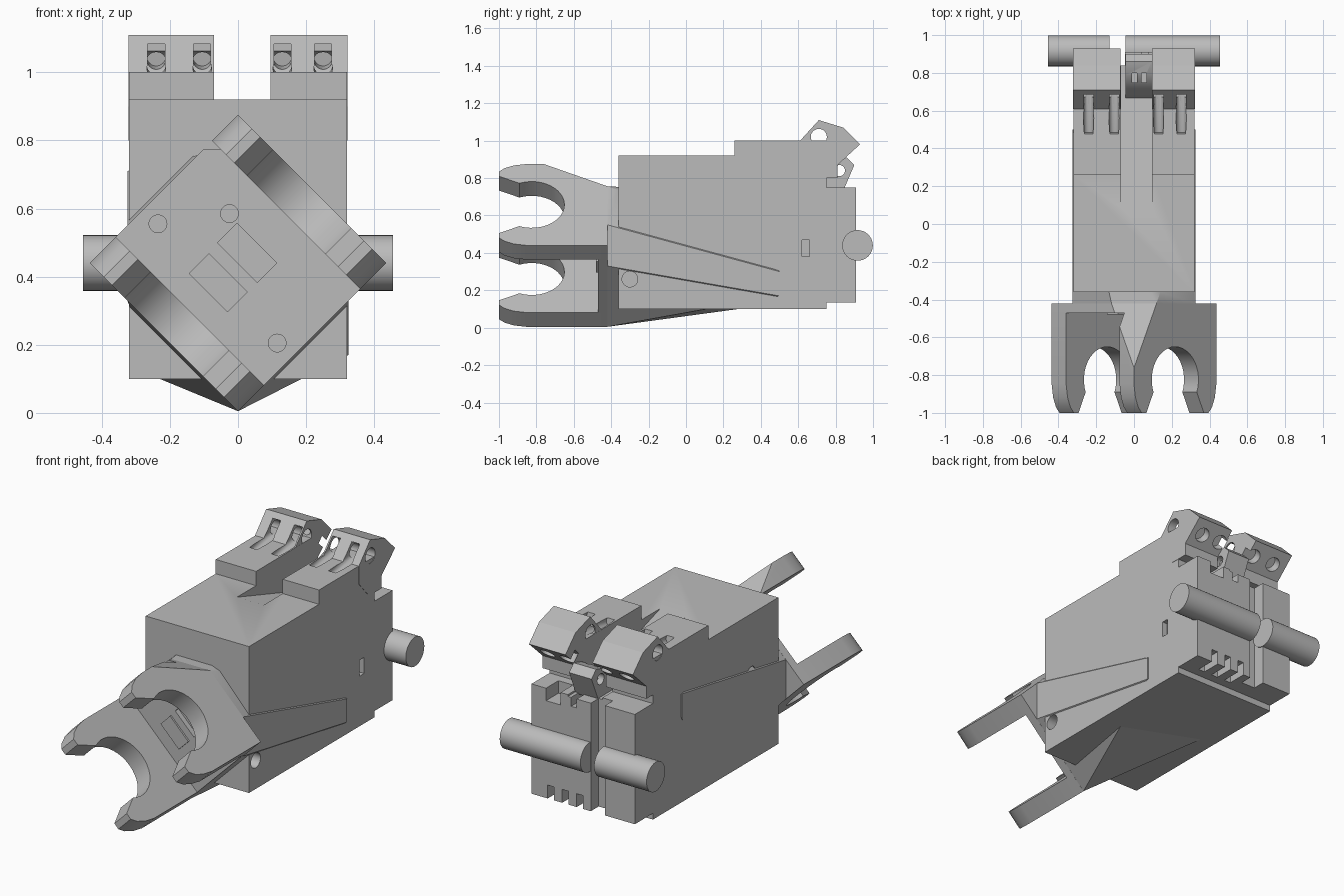
import bpy, bmesh, math
from mathutils import Matrix, Vector

if "Cube" in bpy.data.objects:
    bpy.data.objects.remove(bpy.data.objects["Cube"], do_unlink=True)

grey = bpy.data.materials.new("plain grey")
grey.use_nodes = True
grey.diffuse_color = (0.5, 0.5, 0.5, 1)
grey.node_tree.nodes["Principled BSDF"].inputs["Base Color"].default_value = (0.5, 0.5, 0.5, 1)


def finish(name, bm):
    bmesh.ops.recalc_face_normals(bm, faces=bm.faces)
    mesh = bpy.data.meshes.new(name)
    bm.to_mesh(mesh)
    bm.free()
    mesh.materials.append(grey)
    obj = bpy.data.objects.new(name, mesh)
    bpy.context.collection.objects.link(obj)
    return obj


def prism(name, profile, x0, x1):
    """Extrude a (y, z) profile along x."""
    bm = bmesh.new()
    face = bm.faces.new([bm.verts.new((x0, y, z)) for y, z in profile])
    new = bmesh.ops.extrude_face_region(bm, geom=[face])["geom"]
    bmesh.ops.translate(bm, vec=(x1 - x0, 0, 0),
                        verts=[v for v in new if isinstance(v, bmesh.types.BMVert)])
    return finish(name, bm)


def box(name, x0, x1, y0, y1, z0, z1):
    return prism(name, [(y0, z0), (y1, z0), (y1, z1), (y0, z1)], x0, x1)


def rod(name, a, b, r):
    a, b = Vector(a), Vector(b)
    turn = (b - a).to_track_quat('Z', 'Y').to_matrix().to_4x4()
    bm = bmesh.new()
    bmesh.ops.create_cone(bm, cap_ends=True, segments=32, radius1=r, radius2=r,
                          depth=(b - a).length,
                          matrix=Matrix.Translation((a + b) / 2) @ turn)
    return finish(name, bm)


def hull(name, points):
    bm = bmesh.new()
    for p in points:
        bm.verts.new(p)
    res = bmesh.ops.convex_hull(bm, input=bm.verts)
    loose = {v for v in res["geom_interior"] if isinstance(v, bmesh.types.BMVert)}
    bmesh.ops.delete(bm, geom=list(loose), context='VERTS')
    return finish(name, bm)


def cut(obj, cutters):
    for c in cutters:
        mod = obj.modifiers.new("cut", 'BOOLEAN')
        mod.operation, mod.solver, mod.object = 'DIFFERENCE', 'EXACT', c
    bpy.context.view_layer.update()
    dep = bpy.context.evaluated_depsgraph_get()
    mesh = bpy.data.meshes.new_from_object(obj.evaluated_get(dep))
    obj.modifiers.clear()
    obj.data = mesh


def slice_top(obj):
    """Trim the upper corner with a plane falling towards the back."""
    bm = bmesh.new()
    bm.from_mesh(obj.data)
    bmesh.ops.bisect_plane(bm, geom=bm.verts[:] + bm.edges[:] + bm.faces[:],
                           plane_co=(0, -0.76, 0.875), plane_no=(0, 0.35, 1), clear_outer=True)
    bmesh.ops.holes_fill(bm, edges=[e for e in bm.edges if e.is_boundary])
    bm.to_mesh(obj.data)
    bm.free()


helpers = []


def helper(obj):
    helpers.append(obj)
    return obj


# Main housing with raised rear shoulders
body = prism("housing", [(-.36, .10), (.75, .10), (.75, .135), (.91, .135), (.91, .75),
                         (.75, .75), (.75, 1.0), (.26, 1.0), (.26, .92), (-.36, .92)], -.32, .32)

# Terminal heads on the shoulders
head_profile = [(.61, 1.0), (.71, 1.11), (.84, 1.07), (.93, .98), (.81, .87),
                (.81, .80), (.70, .80), (.61, .90)]
heads = [prism("right_terminal_head", head_profile, -.322, -.071),
         prism("left_terminal_head", head_profile, .096, .322)]

# Wire pockets, their lead-in grooves and rear screw holes
pockets = []
for x in (-.24, -.105, .13, .25):
    pockets.append(helper(rod("groove", (x, .48, .985), (x, .80, 1.045), .027)))
    pockets.append(helper(box("pocket", x - .025, x + .025, .60, .72, 1.012, 1.083)))
    pockets.append(helper(rod("screw_hole", (x, .92, .87), (x, .83, .96), .04)))
cross_hole = helper(rod("cross_hole", (-.6, .71, 1.02), (.6, .71, 1.02), .043))
for h in heads:
    cut(h, pockets + [cross_hole])

# Sloping top channel, rear groove, castellations and side holes
cutters = [
    prism("channel", [(.09, .92), (.66, .74), (.95, .74), (.95, 1.2), (.09, 1.2)], -.07, .095),
    box("rear_groove", -.135, -.047, .84, 1.1, 0, 1.2),
    box("top_notch_wide", .14, .23, .80, 1, .68, .78),
    box("top_notch_narrow", .04, .075, .80, 1, .69, .78),
    box("side_slit", .29, .4, .62, .66, .38, .47),
    rod("right_side_hole", (-.4, -.12, .59), (-.24, -.12, .59), .035)]
for x in (.0, .09, .18):
    cutters.append(box("bottom_notch", x, x + .04, .80, 1, .1, .21))
for c in cutters:
    helper(c)
cut(body, cutters + [p for p in pockets if p.name.startswith("groove")])

# Small lug between the heads, with a hole and ribs
lug = prism("channel_lug", [(.66, .73), (.72, .83), (.79, .89), (.86, .91), (.90, .87),
                            (.84, .73)], -.045, .094)
cut(lug, [helper(rod("lug_hole", (-.2, .82, .84), (.2, .82, .84), .03))]
    + [helper(box("rib_gap", x, x + .025, .75, .80, .80, 1)) for x in (-.01, .04)])

# Axle halves at the back
axles = [rod("right_axle", (-.455, .917, .44), (-.13, .917, .44), .082),
         rod("left_axle", (-.045, .917, .44), (.455, .917, .44), .082)]

# Collar blending the turned square mount into the housing
side = .325
collar = hull("mount_collar", [
    (-.119, -.42, .756), (.119, -.42, .756), (-.14, -.36, .735), (.14, -.36, .735),
    (-side, -.42, .55), (side, -.42, .55), (-side, -.42, .33), (side, -.42, .33),
    (0, -.42, .005), (-.23, .28, .10),
    (side, .5, .30), (side, .5, .17), (-side, .5, .58), (-side, .5, .71)])
side_hole = helper(rod("left_side_hole", (.22, -.30, .26), (.4, -.30, .26), .042))
cut(collar, [side_hole])
cut(body, [side_hole])

# Mount and clip jaws, made upright and then turned by 45 degrees
s = math.sqrt(0.5)
turn = Matrix(((s, 0, -s, 0), (0, 1, 0, 0), (s, 0, s, .44), (0, 0, 0, 1)))
half, inner = .308, .2
upper = [(-.42, half), (-.85, half), (-.92, .297), (-.97, .276), (-1, .25), (-1, .215)]
arc = []
for i in range(25):
    a = math.radians(112 - 224 * i / 24)
    arc.append((-.825 + .175 * math.cos(a), .175 * math.sin(a)))
jaw = upper + arc + [(y, -v) for y, v in reversed(upper)]

mount = box("mount_plate", -inner, inner, -.47, -.42, -half, half)
cut(mount, [helper(box("latch_recess", 0, .08, -.6, -.44, -.08, .085))])
latch = box("latch_pad", -.124, -.04, -.48, -.46, -.08, .08)
jaws = [prism("upper_clip_jaw", jaw, inner, half), prism("lower_clip_jaw", jaw, -half, -inner)]
for obj in [mount, latch] + jaws:
    obj.data.transform(turn)
for obj in (mount, jaws[0]):
    slice_top(obj)
cut(mount, [helper(rod("mount_hole", (x, -.6, z), (x, -.425, z), .026))
            for x, z in ((-.235, .555), (-.025, .585), (.115, .205))])

# Remove cutters and shade the parts
for c in helpers:
    bpy.data.objects.remove(c, do_unlink=True)
parts = [body, lug, collar, mount, latch] + heads + axles + jaws
bpy.ops.object.select_all(action='DESELECT')
for p in parts:
    p.select_set(True)
bpy.context.view_layer.objects.active = body
bpy.ops.object.shade_smooth_by_angle(angle=math.radians(25))
